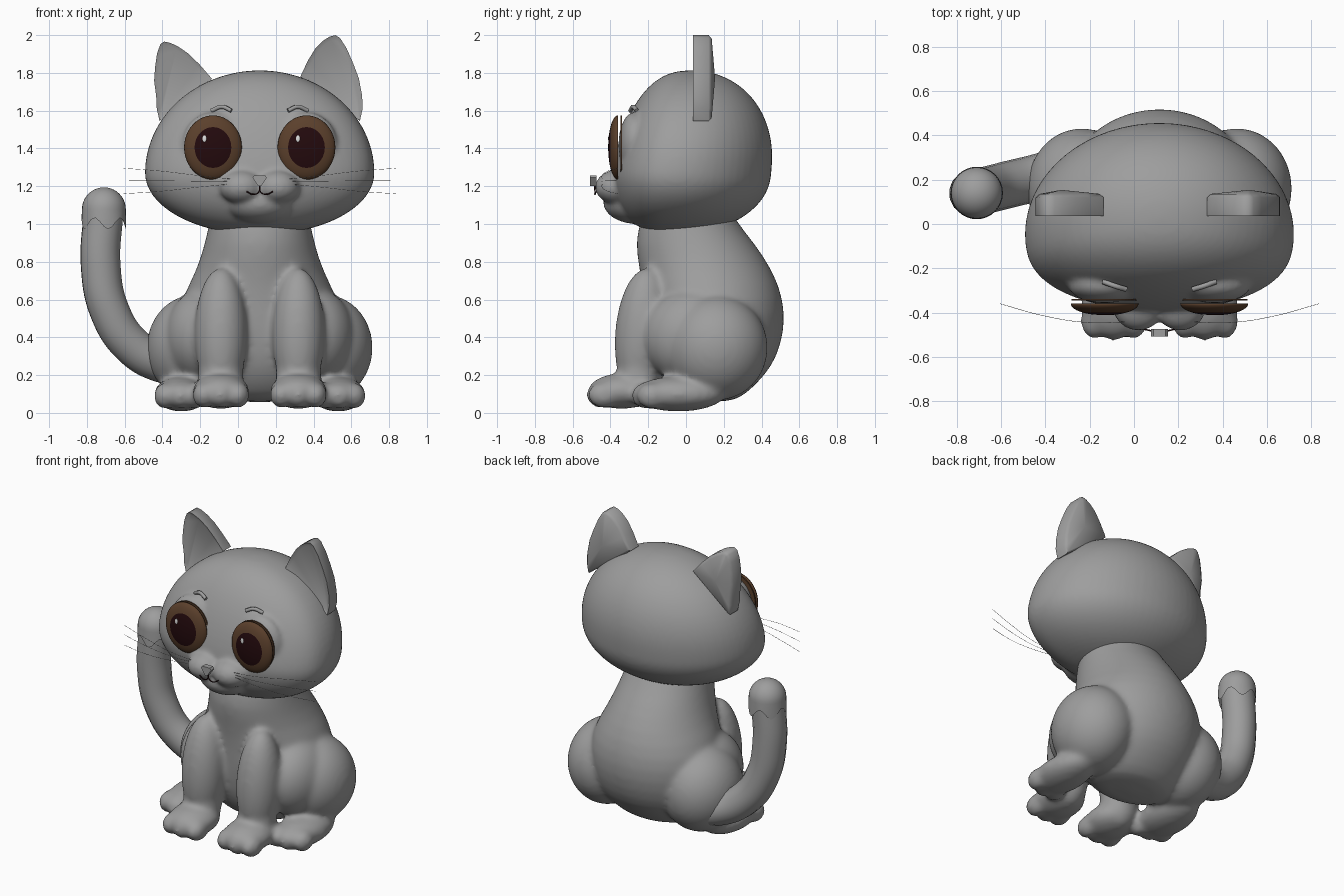
import bpy, bmesh, math
from mathutils import Matrix, Vector

if "Cube" in bpy.data.objects:
    bpy.data.objects.remove(bpy.data.objects["Cube"])

CX = 0.115          # symmetry plane of the sitting body
SIDES = ((-1, "right"), (1, "left"))


def material(name, rgb):
    m = bpy.data.materials.new(name)
    m.use_nodes = True
    m.diffuse_color = (*rgb, 1)
    m.node_tree.nodes["Principled BSDF"].inputs["Base Color"].default_value = (*rgb, 1)
    return m


GREY = material("grey fur", (0.34, 0.34, 0.34))
BROWN = material("brown iris", (0.105, 0.051, 0.025))
DARK = material("dark pupil", (0.017, 0.003, 0.004))
WHITE = material("white glint", (0.75, 0.75, 0.75))


def finish(bm, name, *mats):
    bmesh.ops.recalc_face_normals(bm, faces=bm.faces)
    me = bpy.data.meshes.new(name)
    bm.to_mesh(me)
    bm.free()
    ob = bpy.data.objects.new(name, me)
    bpy.context.collection.objects.link(ob)
    for m in mats:
        me.materials.append(m)
    for p in me.polygons:
        p.use_smooth = True
    return ob


def ball(bm, centre, radii, tilt=0):
    mat = (Matrix.Translation(centre) @ Matrix.Rotation(tilt, 4, 'X')
           @ Matrix.Diagonal((*radii, 1)))
    return bmesh.ops.create_uvsphere(bm, u_segments=32, v_segments=20,
                                     radius=1, matrix=mat)["verts"]


def both(bm, offset, y, z, radii, tilt=0):
    for s, _ in SIDES:
        ball(bm, (CX + s * offset, y, z), radii, tilt)


def blend(ob, voxel, smoothing):
    ob.modifiers.new("Round", 'SUBSURF').levels = 1
    r = ob.modifiers.new("Blend", 'REMESH')
    r.mode = 'VOXEL'
    r.voxel_size = voxel
    r.use_smooth_shade = True
    s = ob.modifiers.new("Soften", 'SMOOTH')
    s.factor = 0.5
    s.iterations = smoothing


def tube(name, points, radius, mat):
    cu = bpy.data.curves.new(name, 'CURVE')
    cu.dimensions = '3D'
    cu.bevel_depth = radius
    cu.bevel_resolution = 6 if radius > 0.05 else 1
    cu.resolution_u = 10
    cu.use_fill_caps = True
    sp = cu.splines.new('BEZIER')
    sp.bezier_points.add(len(points) - 1)
    for bp, p in zip(sp.bezier_points, points):
        bp.co = p
        bp.handle_left_type = bp.handle_right_type = 'AUTO'
    cu.materials.append(mat)
    ob = bpy.data.objects.new(name, cu)
    bpy.context.collection.objects.link(ob)


# Body: torso lofted from (z, y centre, x radius, y radius), with legs blended in
TORSO = [(.055, .11, .2, .13), (.1, .11, .3, .21), (.2, .125, .37, .295),
         (.3, .14, .41, .345), (.45, .15, .43, .375), (.6, .145, .42, .373),
         (.75, .11, .335, .353), (.9, .045, .29, .318), (1.02, .01, .265, .25),
         (1.15, 0, .24, .2)]
SEG = 40
bm = bmesh.new()
rings = []
for z, yc, rx, ry in TORSO:
    angles = [math.tau * i / SEG for i in range(SEG)]
    rings.append([bm.verts.new((CX + rx * math.cos(a), yc + ry * math.sin(a), z))
                  for a in angles])
for lo, hi in zip(rings, rings[1:]):
    for i in range(SEG):
        j = (i + 1) % SEG
        bm.faces.new((lo[i], lo[j], hi[j], hi[i]))
bm.faces.new(rings[0][::-1])
bm.faces.new(rings[-1])
both(bm, .35, .16, .345, (.25, .275, .28))                # haunches
both(bm, .3, .04, .4, (.205, .27, .255))                  # thighs
both(bm, .205, -.23, .42, (.14, .147, .35), -.08)         # front legs
both(bm, .205, -.25, .2, (.122, .118, .17))               # ankles
both(bm, .205, -.34, .115, (.152, .18, .094))             # front paws
both(bm, .415, -.04, .1, (.145, .25, .093))               # hind feet
for k in (-1, 0, 1):                                      # toes
    both(bm, .205 + k * .09, -.445 + abs(k) * .01, .095, (.062, .085, .07))
    both(bm, .42 + k * .08, -.21 + max(k, 0) * .03, .09, (.062, .08, .07))
blend(finish(bm, "body", GREY), .016, 13)

# Head: wide egg, fuller towards the face, with blended muzzle, chin and sockets
bm = bmesh.new()
for v in ball(bm, (0, 0, 0), (1, 1, 1)):
    x, y, z = v.co
    z *= .545 if z > 0 else .328
    y = y * .505 if y > 0 else -.345 * abs(y) ** .76
    v.co = (CX + x * .614, y - .05 + .15 * max(z, 0), 1.27 + z)
both(bm, .095, -.367, 1.195, (.118, .115, .09))
ball(bm, (CX, -.26, 1.115), (.19, .18, .115))
both(bm, .2475, -.275, 1.42, (.165, .083, .172))
blend(finish(bm, "head", GREY), .014, 6)

# Ears: extruded outline with a dished front and a rounded back
EAR = [(.33, 1.78), (.37, 1.865), (.41, 1.93), (.45, 1.97), (.485, 1.992),
       (.515, 2.0), (.54, 1.985), (.575, 1.93), (.61, 1.85), (.64, 1.77),
       (.657, 1.68), (.66, 1.61), (.645, 1.545)]
for s, side in SIDES:
    bm = bmesh.new()
    pts = []
    for x, z in EAR:
        if s < 0:                       # this ear leans further outwards
            lift = max(0, z - 1.66)
            x, z = 2 * CX - x - .31 * lift, z - .1 * lift
        pts.append(bm.verts.new((x, .037, z)))
    front = bm.faces.new(pts)
    back = bmesh.ops.extrude_face_region(bm, geom=[front])["geom"]
    back_verts = [g for g in back if isinstance(g, bmesh.types.BMVert)]
    bmesh.ops.translate(bm, verts=back_verts, vec=(0, .083, 0))
    bmesh.ops.recalc_face_normals(bm, faces=bm.faces)
    caps = sorted((f for f in bm.faces if len(f.verts) == len(EAR)),
                  key=lambda f: f.calc_center_median().y)
    bmesh.ops.inset_region(bm, faces=[caps[0]], thickness=.022, depth=-.01)
    bmesh.ops.inset_region(bm, faces=[caps[-1]], thickness=.018, depth=.016)
    bmesh.ops.poke(bm, faces=[caps[-1]], offset=.018)
    ear = finish(bm, side + "_ear", GREY)
    bpy.ops.object.select_all(action='DESELECT')
    ear.select_set(True)
    bpy.context.view_layer.objects.active = ear
    bpy.ops.object.shade_smooth_by_angle(angle=math.radians(50))

# Eyes: half lens facing forward, pupil coloured by distance from its centre
for s, side in SIDES:
    centre = Vector((CX + s * .2475, -.36, 1.405))
    bm = bmesh.new()
    bmesh.ops.create_uvsphere(bm, u_segments=48, v_segments=32, radius=1)
    bmesh.ops.delete(bm, geom=[v for v in bm.verts if v.co.z < -.01], context='VERTS')
    bmesh.ops.holes_fill(bm, edges=[e for e in bm.edges if e.is_boundary])
    for f in bm.faces:
        c = f.calc_center_median()
        f.material_index = 1 if c.z > .5 and math.hypot(c.x, c.y) < .62 else 0
    bm.transform(Matrix.Translation(centre) @ Matrix.Diagonal((.153, .052, .17, 1))
                 @ Matrix.Rotation(math.pi / 2, 4, 'X'))
    finish(bm, side + "_eye", BROWN, DARK)

    # Thin disc behind the lens
    bm = bmesh.new()
    bmesh.ops.create_cone(bm, cap_ends=True, segments=48, radius1=1, radius2=1, depth=1,
                          matrix=Matrix.Translation(centre + Vector((0, .018, .005)))
                          @ Matrix.Diagonal((.15, .008, .165, 1))
                          @ Matrix.Rotation(math.pi / 2, 4, 'X'))
    for p in finish(bm, side + "_eye_rim", BROWN).data.polygons:
        p.use_smooth = False

    bm = bmesh.new()
    ball(bm, centre + Vector((-.045, -.048, .047)), (.011, .004, .018))
    finish(bm, side + "_eye_glint", WHITE)

    # Eyebrow
    tube(side + "_eyebrow", [(CX + s * x, y, z) for x, y, z in
         ((.255, -.26, 1.6), (.2, -.28, 1.62), (.15, -.295, 1.6))], .012, GREY)

    # Whiskers
    for n, (z0, z1) in enumerate(((1.235, 1.295), (1.225, 1.23), (1.215, 1.16))):
        tube(f"{side}_whisker_{n + 1}", [(CX + s * x, y, z0 + (z1 - z0) * t) for x, y, t in
             ((.12, -.44, 0), (.32, -.445, .35), (.52, -.415, .75), (.72, -.36, 1))],
             .001, GREY)

    # Half of the mouth
    tube(side + "_mouth", [(CX + s * x, y, z) for x, y, z in
         ((0, -.483, 1.2), (.006, -.482, 1.168), (.035, -.482, 1.157), (.07, -.475, 1.172))],
         .0035, DARK)

# Nose: small rounded triangle
bm = bmesh.new()
nose = bm.faces.new([bm.verts.new((CX + x, -.508, z)) for x, z in
                     ((-.028, 1.258), (.028, 1.258), (.038, 1.245),
                      (.008, 1.2), (-.008, 1.2), (-.038, 1.245))])
ext = bmesh.ops.extrude_face_region(bm, geom=[nose])["geom"]
bmesh.ops.translate(bm, verts=[g for g in ext if isinstance(g, bmesh.types.BMVert)],
                    vec=(0, .035, 0))
for p in finish(bm, "nose", GREY).data.polygons:
    p.use_smooth = False

# Tail and its domed tip with a scalloped skirt
tube("tail", [(-.22, .28, .25), (-.4, .22, .265), (-.56, .18, .355), (-.68, .15, .54),
              (-.727, .14, .78), (-.712, .14, 1.07)], .106, GREY)
bm = bmesh.new()
ball(bm, (0, 0, 0), (.116, .116, .116))
bmesh.ops.delete(bm, geom=[v for v in bm.verts if v.co.z < -.01], context='VERTS')
skirt = bmesh.ops.extrude_edge_only(bm, edges=[e for e in bm.edges if e.is_boundary])["geom"]
for v in skirt:
    if isinstance(v, bmesh.types.BMVert):
        a = math.atan2(v.co.y, v.co.x)
        v.co = (v.co.x * 1.02, v.co.y * 1.02, -.075 - .03 * math.cos(5 * a + .6))
bm.transform(Matrix.Translation((-.71, .14, 1.078)))
finish(bm, "tail_tip", GREY)
